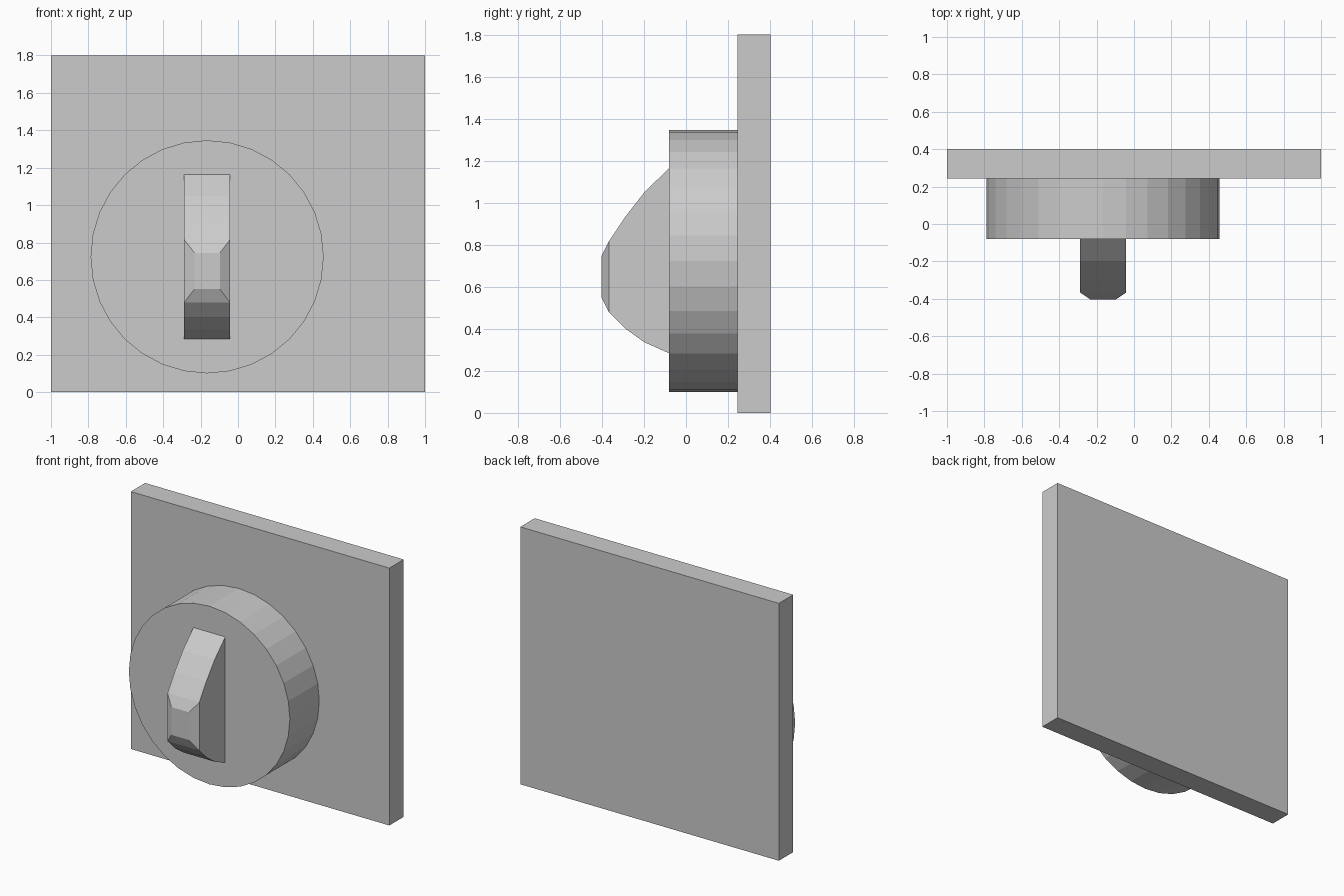
import bpy
import bmesh
import math
from mathutils import Matrix

if "Cube" in bpy.data.objects:
    bpy.data.objects.remove(bpy.data.objects["Cube"])

CX, CZ = -0.165, 0.7235  # dial axis


def make_object(name, bm):
    bmesh.ops.recalc_face_normals(bm, faces=bm.faces[:])
    mesh = bpy.data.meshes.new(name)
    bm.to_mesh(mesh)
    bm.free()
    obj = bpy.data.objects.new(name, mesh)
    bpy.context.collection.objects.link(obj)
    return obj


# Square wall plate
bm = bmesh.new()
bmesh.ops.create_cube(bm, size=1.0, matrix=Matrix.Translation((0, 0.323, 0.9))
                      @ Matrix.Diagonal((2.0, 0.158, 1.8, 1.0)))
make_object("wall_plate", bm)

# Round flat-faceted dial, axis along y
bm = bmesh.new()
bmesh.ops.create_cone(bm, cap_ends=True, segments=32, radius1=0.623, radius2=0.623,
                      depth=0.325,
                      matrix=Matrix.Translation((CX, 0.0815, CZ))
                      @ Matrix.Rotation(math.pi / 2, 4, 'X'))
make_object("dial", bm)

# Lever: rectangular sections skinned from the dial face to the chamfered tip
# (y, bottom z, top z, half width)
sections = [
    (-0.081, 0.284, 1.164, 0.123),
    (-0.198, 0.336, 1.050, 0.123),
    (-0.290, 0.402, 0.932, 0.123),
    (-0.367, 0.479, 0.816, 0.123),
    (-0.403, 0.551, 0.745, 0.068),
]
bm = bmesh.new()
rings = [[bm.verts.new((CX + sx * w, y, z))
          for sx, z in ((-1, lo), (1, lo), (1, hi), (-1, hi))]
         for y, lo, hi, w in sections]
for a, b in zip(rings, rings[1:]):
    for i in range(4):
        j = (i + 1) % 4
        bm.faces.new((a[i], a[j], b[j], b[i]))
bm.faces.new(rings[0])
bm.faces.new(rings[-1])
make_object("lever", bm)
